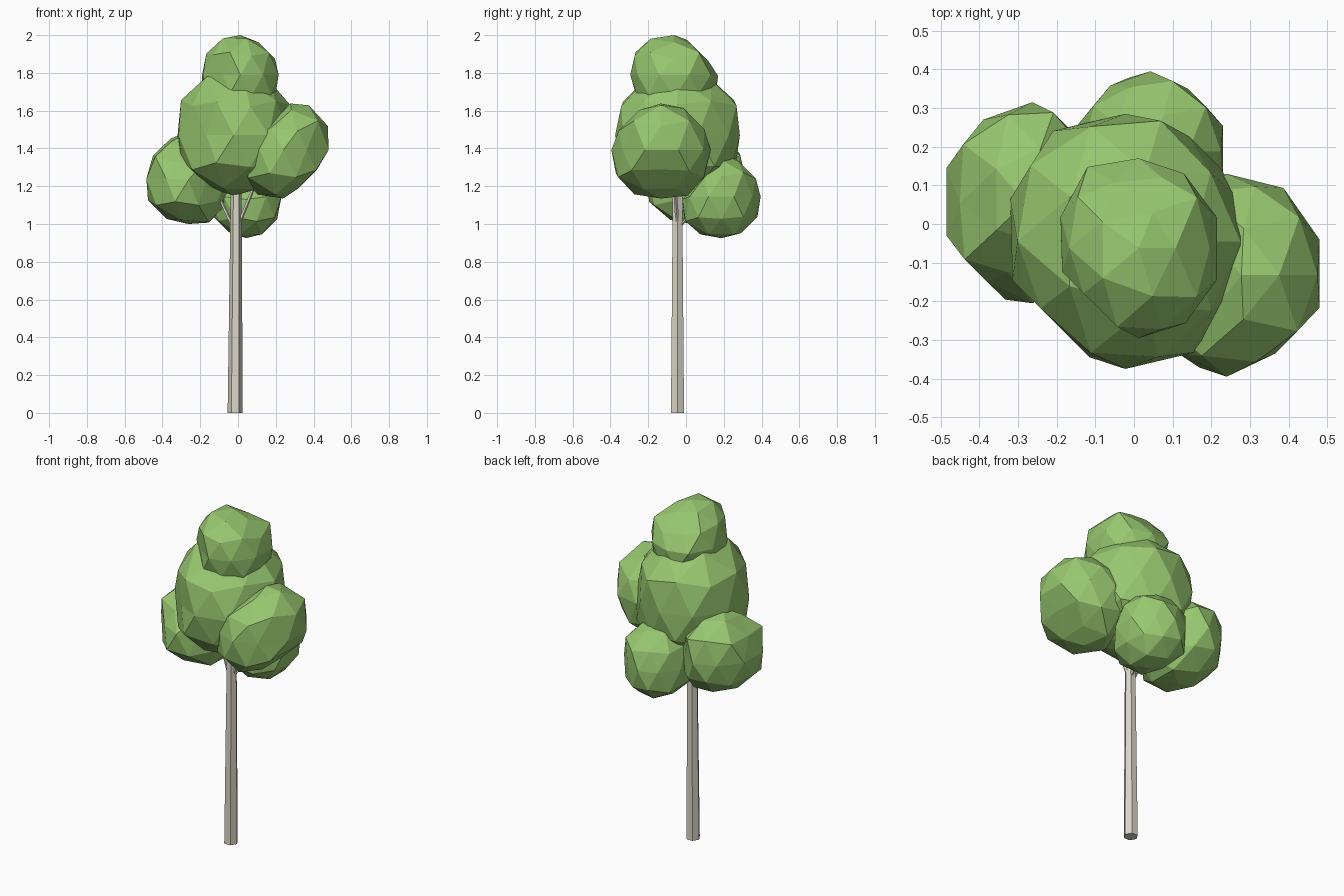
import bpy, bmesh, math, random
from mathutils import Vector

cube = bpy.data.objects.get("Cube")
if cube:
    bpy.data.objects.remove(cube, do_unlink=True)


def make_material(name, rgb):
    mat = bpy.data.materials.new(name)
    mat.use_nodes = True
    colour = (*rgb, 1.0)
    mat.diffuse_color = colour
    mat.node_tree.nodes["Principled BSDF"].inputs["Base Color"].default_value = colour
    return mat


leaf_green = make_material("leaf green", (0.31, 0.57, 0.16))
bark_grey = make_material("pale bark", (0.70, 0.67, 0.57))


def add_object(name, bm, mat):
    bmesh.ops.recalc_face_normals(bm, faces=bm.faces)
    mesh = bpy.data.meshes.new(name)
    bm.to_mesh(mesh)
    bm.free()
    mesh.materials.append(mat)
    obj = bpy.data.objects.new(name, mesh)
    bpy.context.collection.objects.link(obj)
    return obj


def limb(name, points, radii, sides):
    """Tapered faceted limb through a few points, with level rings."""
    bm = bmesh.new()
    rings = []
    for point, radius in zip(points, radii):
        ring = []
        for i in range(sides):
            a = math.tau * i / sides
            offset = Vector((math.cos(a), math.sin(a), 0)) * radius
            ring.append(bm.verts.new(Vector(point) + offset))
        rings.append(ring)
    for low, high in zip(rings, rings[1:]):
        for i in range(sides):
            j = (i + 1) % sides
            bm.faces.new((low[i], low[j], high[j], high[i]))
    bm.faces.new(rings[0][::-1])
    bm.faces.new(rings[-1])
    return add_object(name, bm, bark_grey)


def bevel_planes(axis_a, axis_b, reaches):
    """Four diagonal planes across two axes, as (direction, reach) pairs."""
    planes = []
    for (sign_a, sign_b), reach in zip(((1, 1), (-1, 1), (1, -1), (-1, -1)), reaches):
        direction = Vector()
        direction[axis_a], direction[axis_b] = sign_a, sign_b
        planes.append((direction, reach))
    return planes


def leaf_clump(name, low, high, front, side, top, seed):
    """Uneven low-poly ball, flattened against a box and its bevels.
    Bevel order is ++, -+, +-, -- in the xz, yz and xy planes."""
    rng = random.Random(seed)
    low, high = Vector(low), Vector(high)
    centre, half = (low + high) / 2, (high - low) / 2
    bevels = bevel_planes(0, 2, front) + bevel_planes(1, 2, side) + bevel_planes(0, 1, top)
    bm = bmesh.new()
    bmesh.ops.create_icosphere(bm, subdivisions=2, radius=1.0)
    for v in bm.verts:
        v.co = centre + v.co * half * rng.uniform(1.06, 1.14)
        for direction, reach in bevels:
            excess = v.co.dot(direction) - reach
            if excess > 0:
                v.co -= direction * excess / direction.length_squared
        for axis in range(3):
            v.co[axis] = min(max(v.co[axis], low[axis]), high[axis])
    return add_object(name, bm, leaf_green)


# Trunk, six-sided and slightly tapered
limb("trunk", [(-0.015, -0.045, 0), (-0.01, -0.045, 1.15), (-0.01, -0.045, 1.45)],
     [0.04, 0.029, 0.018], 6)

# Thin branches running into the side clumps
limb("right_branch", [(-0.015, -0.045, 0.96), (-0.15, 0.01, 1.25)], [0.011, 0.008], 5)
limb("left_branch", [(0, -0.045, 0.99), (0.15, -0.07, 1.36)], [0.011, 0.008], 5)
limb("back_branch", [(-0.01, -0.04, 0.98), (0.05, 0.12, 1.15)], [0.011, 0.008], 5)

# Leaf clumps
leaf_clump("crown_top", (-0.19, -0.295, 1.58), (0.215, 0.17, 2.0),
           front=(2.07, 2.07, -1.43, -1.45), side=(1.98, 2.18, -1.5, -1.42),
           top=(0.26, 0.27, 0.39, 0.31), seed=3)
leaf_clump("crown_middle", (-0.32, -0.375, 1.15), (0.275, 0.285, 1.79),
           front=(1.98, 1.96, -1.08, -1.03), side=(1.93, 1.98, -1.05, -0.98),
           top=(0.37, 0.45, 0.51, 0.46), seed=5)
leaf_clump("left_clump", (0.0, -0.395, 1.135), (0.48, 0.13, 1.65),
           front=(2.01, 1.36, -0.87, -1.2), side=(1.6, 1.85, -1.14, -0.87),
           top=(0.48, -0.07, 0.7, 0.22), seed=8)
leaf_clump("right_clump", (-0.485, -0.205, 1.0), (-0.04, 0.315, 1.48),
           front=(1.2, 1.81, -1.08, -0.65), side=(1.7, 1.45, -0.85, -0.92),
           top=(0.08, 0.66, -0.04, 0.53), seed=11)
leaf_clump("back_clump", (-0.145, -0.02, 0.925), (0.23, 0.395, 1.365),
           front=(1.48, 1.4, -0.82, -0.91), side=(1.61, 1.15, -0.66, -0.96),
           top=(0.49, 0.42, 0.13, 0.09), seed=14)
